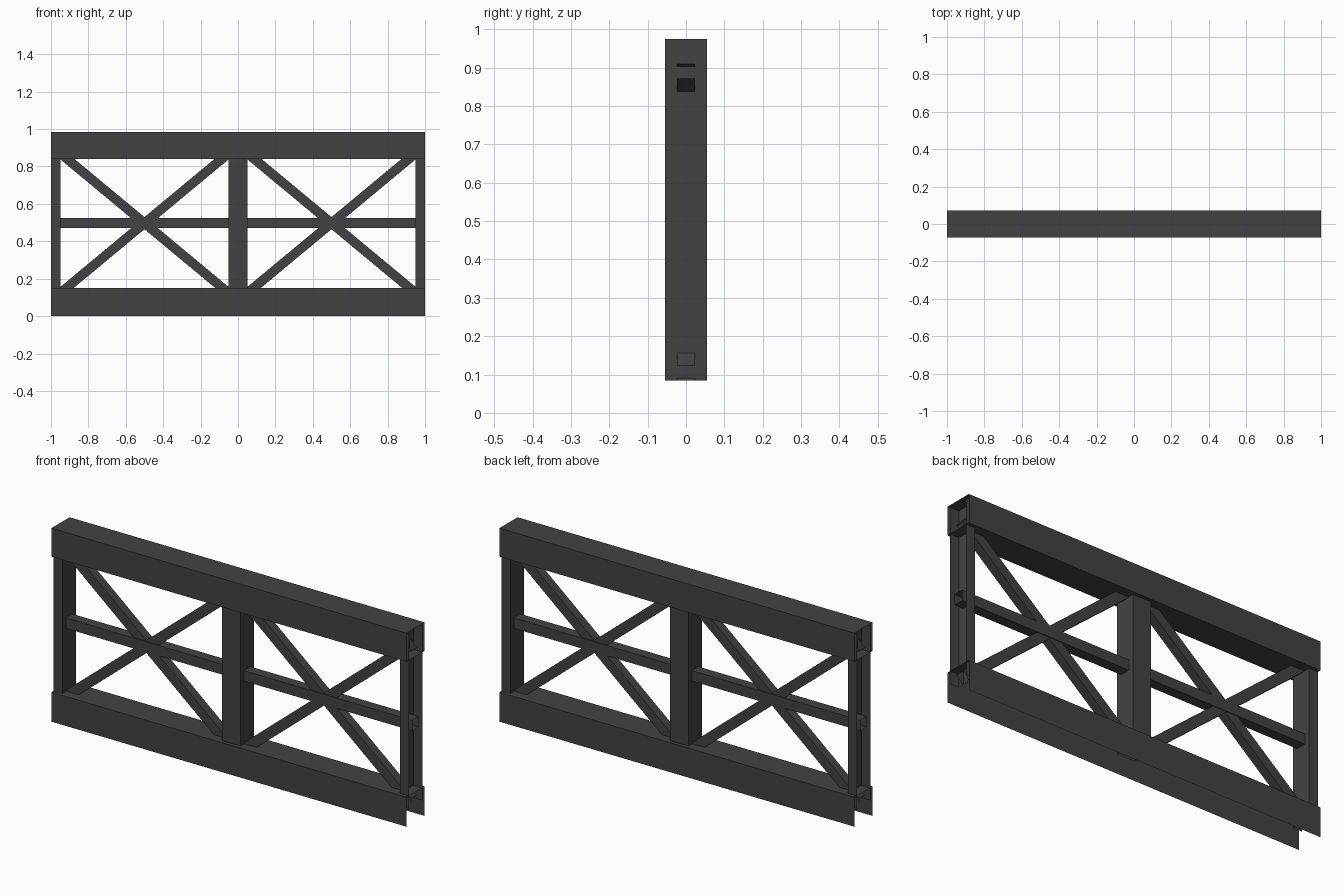
import bpy, bmesh, math
from mathutils import Matrix

if "Cube" in bpy.data.objects:
    bpy.data.objects.remove(bpy.data.objects["Cube"])

steel = bpy.data.materials.new("dark steel")
steel.diffuse_color = (0.055, 0.055, 0.055, 1)
steel.use_nodes = True
steel.node_tree.nodes["Principled BSDF"].inputs["Base Color"].default_value = steel.diffuse_color


def sheet_profile(name, points, length, matrix, closed=True):
    """Sweep a 2D sheet-metal section along local z (centred), ends left open."""
    bm = bmesh.new()
    rings = [[bm.verts.new((a, b, s * length / 2)) for a, b in points] for s in (-1, 1)]
    n = len(points)
    for i in range(n if closed else n - 1):
        j = (i + 1) % n
        bm.faces.new((rings[0][i], rings[0][j], rings[1][j], rings[1][i]))
    mesh = bpy.data.meshes.new(name)
    bm.transform(matrix)
    bm.to_mesh(mesh)
    bm.free()
    mesh.materials.append(steel)
    obj = bpy.data.objects.new(name, mesh)
    bpy.context.collection.objects.link(obj)
    return obj


def rect(w, d):
    return [(-w / 2, -d / 2), (w / 2, -d / 2), (w / 2, d / 2), (-w / 2, d / 2)]


def along(x, z, angle):
    """Place a section at (x, 0, z), its length tilted from +x by angle in the xz plane."""
    return Matrix.Translation((x, 0, z)) @ Matrix.Rotation(math.pi / 2 - angle, 4, 'Y')


MID = 0.497
# Chords: closed box on top, channel open downwards at the bottom
sheet_profile("top_chord", rect(0.145, 0.145), 2, along(0, 0.9125, 0))
# local +a points to world -z after the turn
sheet_profile("bottom_chord", [(0.075, -0.0725), (-0.075, -0.0725), (-0.075, 0.0725), (0.075, 0.0725)],
              2, along(0, 0.075, 0), closed=False)

# Posts: box in the middle, channels open outwards at the ends
post_z = Matrix.Translation((0, 0, 0.53))
sheet_profile("centre_post", rect(0.104, 0.109), 0.89, post_z)
for side, label in ((-1, "left"), (1, "right")):
    sheet_profile(label + "_end_post",
                  [(side, -0.0545), (side * 0.95, -0.0545), (side * 0.95, 0.0545), (side, 0.0545)],
                  0.89, post_z, closed=False)
    # Cross braces of each bay
    for tilt, kind in ((1, "rising"), (-1, "falling")):
        sheet_profile(f"{label}_{kind}_brace", rect(0.05, 0.046), 1.232,
                      along(side * 0.5, MID, tilt * math.radians(39.7)))

# Horizontal rail through all posts
sheet_profile("middle_rail", rect(0.053, 0.053), 2, along(0, MID, 0))
